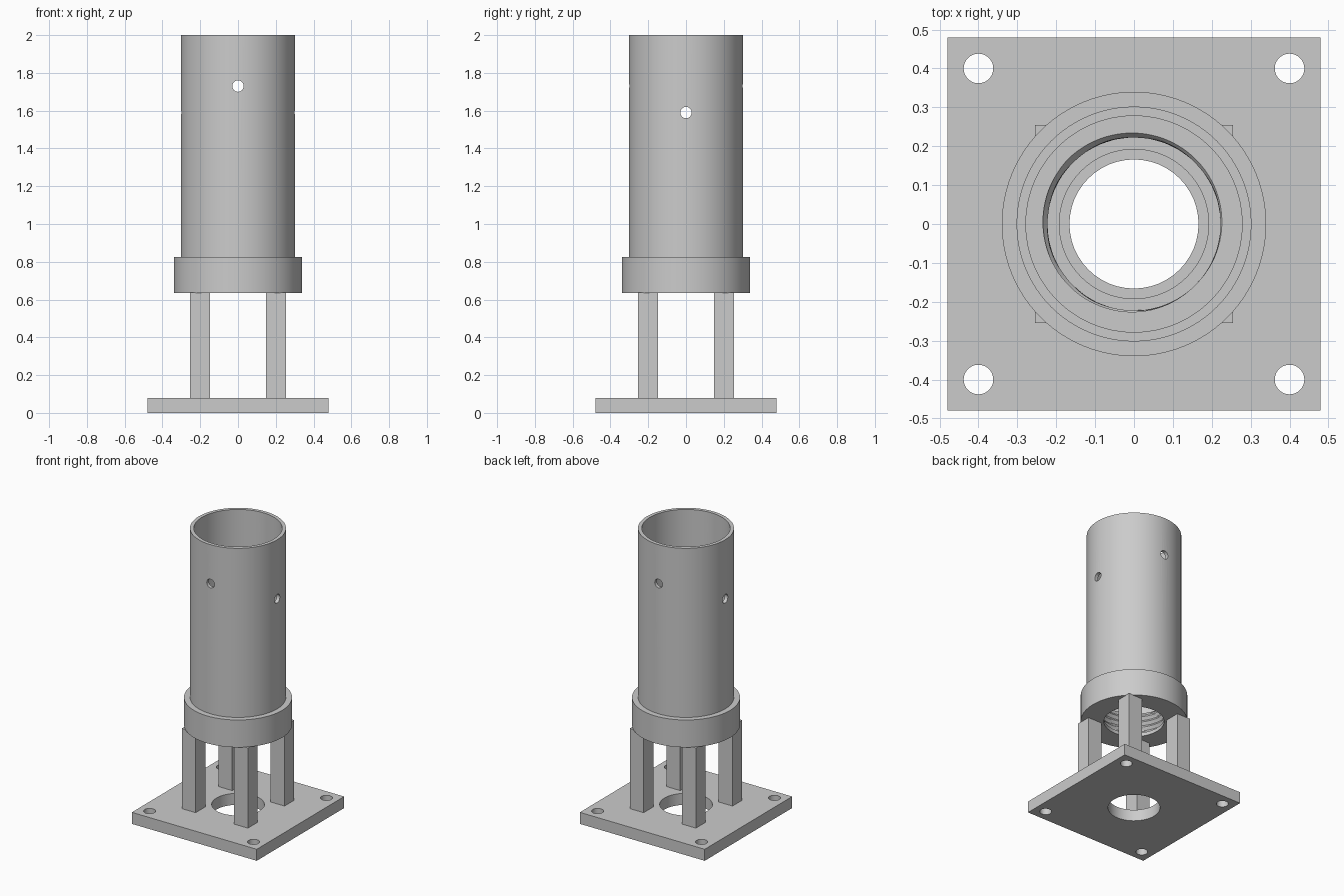
import bpy, bmesh, math
from mathutils import Matrix

if "Cube" in bpy.data.objects:
    bpy.data.objects.remove(bpy.data.objects["Cube"])

grey = bpy.data.materials.new("plain_grey")
grey.use_nodes = True
grey.diffuse_color = (0.6, 0.6, 0.6, 1)
grey.node_tree.nodes["Principled BSDF"].inputs["Base Color"].default_value = (0.6, 0.6, 0.6, 1)

SEGS = 96


def make_object(name, bm):
    bmesh.ops.recalc_face_normals(bm, faces=bm.faces)
    mesh = bpy.data.meshes.new(name)
    bm.to_mesh(mesh)
    bm.free()
    mesh.materials.append(grey)
    obj = bpy.data.objects.new(name, mesh)
    bpy.context.collection.objects.link(obj)
    return obj


def lathe(name, profile):
    """Spin a closed profile; each point is (radius, z) or (radius function, z)."""
    bm = bmesh.new()
    rings = []
    for r, z in profile:
        ring = []
        for i in range(SEGS):
            a = math.tau * i / SEGS
            rad = r(a, z) if callable(r) else r
            ring.append(bm.verts.new((rad * math.cos(a), rad * math.sin(a), z)))
        rings.append(ring)
    for k, ring in enumerate(rings):
        nxt = rings[(k + 1) % len(rings)]
        for i in range(SEGS):
            j = (i + 1) % SEGS
            bm.faces.new((ring[i], ring[j], nxt[j], nxt[i]))
    return make_object(name, bm)


def add_box(bm, size, centre):
    bmesh.ops.create_cube(bm, size=1, matrix=Matrix.Translation(centre) @ Matrix.Diagonal((*size, 1)))


def add_rod(bm, radius, depth, centre, rotation=Matrix()):
    bmesh.ops.create_cone(bm, cap_ends=True, segments=48, radius1=radius, radius2=radius,
                          depth=depth, matrix=Matrix.Translation(centre) @ rotation)


def cut(obj, bm, name):
    cutter = make_object(name, bm)
    cutter.hide_render = True
    mod = obj.modifiers.new("holes", "BOOLEAN")
    mod.object = cutter
    mod.solver = "EXACT"
    bpy.context.view_layer.objects.active = obj
    bpy.ops.object.modifier_apply(modifier=mod.name)
    bpy.data.objects.remove(cutter)


def smooth(obj):
    bpy.ops.object.select_all(action="DESELECT")
    obj.select_set(True)
    bpy.context.view_layer.objects.active = obj
    bpy.ops.object.shade_smooth_by_angle(angle=math.radians(25))


# Base plate with four bolt holes and a centre hole
bm = bmesh.new()
add_box(bm, (0.96, 0.96, 0.08), (0, 0, 0.04))
base = make_object("base_plate", bm)
bm = bmesh.new()
add_rod(bm, 0.166, 0.3, (0, 0, 0.04))
for x in (-0.4, 0.4):
    for y in (-0.4, 0.4):
        add_rod(bm, 0.038, 0.3, (x, y, 0.04))
cut(base, bm, "base_hole_cutter")
smooth(base)

# Four square posts
for sx, side in ((-1, "right"), (1, "left")):
    for sy, end in ((-1, "front"), (1, "back")):
        bm = bmesh.new()
        add_box(bm, (0.106, 0.106, 0.557), (sx * 0.201, sy * 0.201, 0.3585))
        make_object(f"{end}_{side}_post", bm)

# Collar with an internal screw thread above a narrow lip
PITCH = 0.04
LIP, TOP = 0.66, 0.825


def thread(a, z):
    t = (z / PITCH + a / math.tau) % 1
    return 0.222 + 0.032 * abs(t - 0.5)


ROWS = 34
inner = [(thread, TOP + (LIP - TOP) * i / ROWS) for i in range(ROWS + 1)]
collar = lathe("threaded_collar", [(0.34, 0.635), (0.34, TOP)] + inner + [(0.192, LIP), (0.192, 0.635)])
smooth(collar)

# Tube with two crossing pin holes
tube = lathe("tube", [(0.302, TOP), (0.302, 2), (0.278, 2), (0.278, TOP)])
bm = bmesh.new()
add_rod(bm, 0.03, 1, (0, 0, 1.73), Matrix.Rotation(math.pi / 2, 4, "X"))
add_rod(bm, 0.03, 1, (0, 0, 1.59), Matrix.Rotation(math.pi / 2, 4, "Y"))
cut(tube, bm, "pin_hole_cutter")
smooth(tube)
